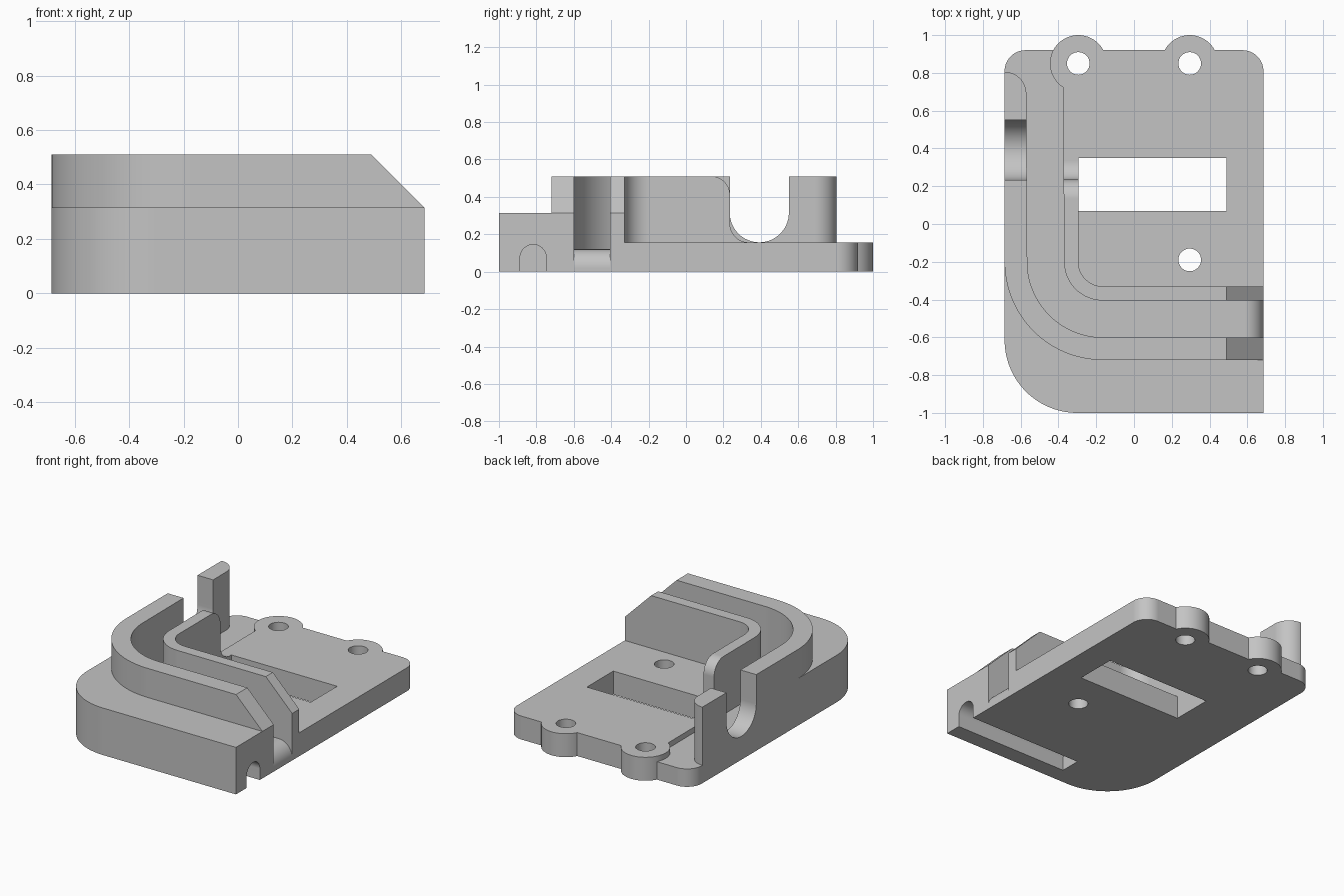
import bpy
import bmesh
from math import cos, sin, radians

cube = bpy.data.objects.get("Cube")
if cube:
    bpy.data.objects.remove(cube, do_unlink=True)

HALF_W, BACK = 0.685, 0.92
PLATE, FLOOR, STEP, TOP = 0.157, 0.12, 0.315, 0.51
OUT = 1.3                      # cutters reach past the body
BEND = (-0.165, -0.2)          # shared centre of the wall bends
HOLE_X, HOLE_Y, LOBE_R = 0.295, 0.85, 0.15


def arc(centre, r, start, end, n=20):
    """Points on an arc, angles in degrees."""
    angles = [radians(start + (end - start) * i / n) for i in range(n + 1)]
    return [(centre[0] + r * cos(a), centre[1] + r * sin(a)) for a in angles]


def extrude(name, points, axis, low, high):
    """Closed prism from a 2D profile, extruded along an axis."""
    place = {"X": lambda a, b, h: (h, a, b),
             "Y": lambda a, b, h: (a, h, b),
             "Z": lambda a, b, h: (a, b, h)}[axis]
    bm = bmesh.new()
    rings = [[bm.verts.new(place(a, b, h)) for a, b in points] for h in (low, high)]
    for ring in rings:
        bm.faces.new(ring)
    for i in range(len(points)):
        j = (i + 1) % len(points)
        bm.faces.new((rings[0][i], rings[0][j], rings[1][j], rings[1][i]))
    bmesh.ops.recalc_face_normals(bm, faces=bm.faces)
    mesh = bpy.data.meshes.new(name)
    bm.to_mesh(mesh)
    bm.free()
    obj = bpy.data.objects.new(name, mesh)
    bpy.context.collection.objects.link(obj)
    return obj


def box(x0, x1, y0, y1):
    return [(x0, y0), (x1, y0), (x1, y1), (x0, y1)]


# Solid body: rounded outline with two screw lobes at the back
outline = [(HALF_W, -1)]
outline += arc((HALF_W - 0.11, BACK - 0.11), 0.11, 0, 90)
for x in (HOLE_X, -HOLE_X):
    outline += arc((x, HOLE_Y), LOBE_R, 27.8, 152.2, 32)
outline += arc((0.11 - HALF_W, BACK - 0.11), 0.11, 90, 180)
outline += arc((0.385 - HALF_W, -0.615), 0.385, 180, 270, 28)
body = extrude("bracket_body", outline, "Z", 0, TOP)

material = bpy.data.materials.new("light grey")
material.use_nodes = True
GREY = (0.55, 0.55, 0.55, 1)
material.diffuse_color = GREY
material.node_tree.nodes["Principled BSDF"].inputs["Base Color"].default_value = GREY
body.data.materials.append(material)

cutters = []


def cut(name, points, axis, low, high):
    cutter = extrude(name, points, axis, low, high)
    cutter.hide_render = True
    cutters.append(cutter)


# Plate area inside the inner wall
cut("plate_cut", arc((BEND[0], BEND[1]), 0.13, 180, 270)
    + [(OUT, -0.33), (OUT, OUT), (-0.295, OUT)], "Z", PLATE, OUT)

# Rounded back end of the inner wall
cut("inner_wall_end_cut", arc((0.135, TOP - 0.1), 0.1, 90, 0)
    + arc((0.335, PLATE + 0.1), 0.1, 180, 270)
    + [(OUT, PLATE), (OUT, OUT), (0.135, OUT)], "X", -0.5, -0.28)

# Curved channel between the walls, opening round the left lobe
channel = [(OUT, -0.6)] + arc(BEND, 0.4, 270, 180, 28)
channel += arc((-HALF_W, 0.69), 0.115, 0, 90)
channel += [(-OUT, 0.805), (-OUT, OUT), (-0.4277, OUT)]
channel += arc((-HOLE_X, HOLE_Y), LOBE_R, 152.2, 237.8)
channel += arc(BEND, 0.205, 180, 270) + [(OUT, -0.405)]
cut("channel_cut", channel, "Z", FLOOR, OUT)

# Front step outside the outer wall
cut("step_cut", [(OUT, -0.72)] + arc(BEND, 0.52, 270, 180, 32)
    + [(-OUT, -0.2), (-OUT, -OUT), (OUT, -OUT)], "Z", STEP, OUT)

# Sloping wall ends
cut("slope_cut", [(0.49, TOP), (HALF_W, STEP), (OUT, STEP), (OUT, OUT), (0.49, OUT)],
    "Y", -0.8, -0.2)

# Rounded lip at the channel mouth
cut("channel_lip_cut", arc((HALF_W - 0.1, FLOOR - 0.1), 0.1, 90, 0)
    + [(OUT, FLOOR - 0.1), (OUT, 0.25), (HALF_W - 0.1, 0.25)], "Y", -0.6, -0.405)

# U notch in the outer wall
cut("notch_cut", arc((0.392, 0.315), 0.158, 180, 360, 32)
    + [(0.55, OUT), (0.234, OUT)], "X", -OUT, -0.5)

# Window, screw holes and arched groove under the front
cut("window_cut", box(-0.295, 0.49, 0.07, 0.35), "Z", -1, OUT)
for x, y in ((-HOLE_X, HOLE_Y), (HOLE_X, HOLE_Y), (HOLE_X, -0.19)):
    cut("screw_hole_cut", arc((x, y), 0.06, 0, 348.75, 31), "Z", -1, OUT)
cut("groove_cut", arc((-0.817, 0.075), 0.07, 0, 180)
    + [(-0.887, -0.5), (-0.747, -0.5)], "X", BEND[0], OUT)

# Apply the cuts and drop the cutters
bpy.context.view_layer.objects.active = body
for cutter in cutters:
    mod = body.modifiers.new(cutter.name, "BOOLEAN")
    mod.operation, mod.solver, mod.object = "DIFFERENCE", "EXACT", cutter
    bpy.ops.object.modifier_apply(modifier=mod.name)
for cutter in cutters:
    bpy.data.objects.remove(cutter, do_unlink=True)

# Smooth bends with crisp edges
for obj in bpy.context.selected_objects:
    obj.select_set(False)
body.select_set(True)
bpy.ops.object.shade_smooth_by_angle(angle=radians(30))
weighted = body.modifiers.new("even_shading", "WEIGHTED_NORMAL")
weighted.keep_sharp = True
